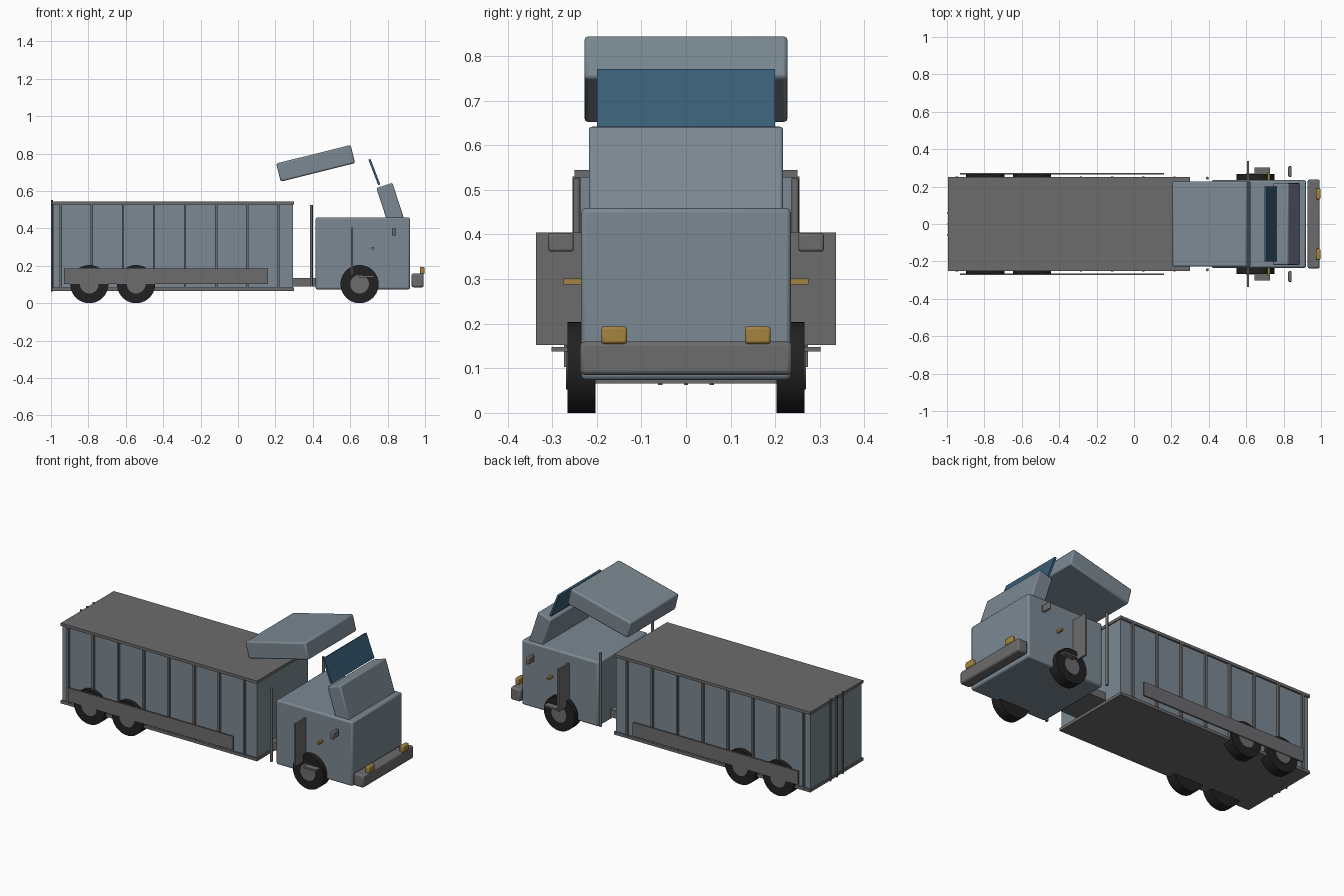
import bpy, math

if "Cube" in bpy.data.objects:
    bpy.data.objects.remove(bpy.data.objects["Cube"])

def material(name, rgb):
    m = bpy.data.materials.new(name)
    m.diffuse_color = (*rgb, 1)
    m.use_nodes = True
    m.node_tree.nodes["Principled BSDF"].inputs["Base Color"].default_value = m.diffuse_color
    return m

PAINT = material("blue_grey_paint", (0.20, 0.25, 0.29))
STEEL = material("dark_steel", (0.15, 0.15, 0.155))
GLASS = material("tinted_glass", (0.04, 0.11, 0.18))
RUBBER = material("rubber", (0.015, 0.015, 0.016))
AMBER = material("amber", (0.38, 0.23, 0.05))


def box(name, x, y, z, mat, bevel=0, tilt=0):
    """Box from (min, max) ranges, tilted about its own y axis."""
    loc = [(a + b) / 2 for a, b in (x, y, z)]
    bpy.ops.mesh.primitive_cube_add(size=1, location=loc)
    ob = bpy.context.object
    ob.name = name
    ob.scale = [b - a for a, b in (x, y, z)]
    bpy.ops.object.transform_apply(location=False, rotation=False, scale=True)
    ob.rotation_euler.y = math.radians(tilt)
    ob.data.materials.append(mat)
    if bevel:
        mod = ob.modifiers.new("Bevel", 'BEVEL')
        mod.width = bevel
        mod.segments = 2
        bpy.ops.object.shade_smooth_by_angle(angle=math.radians(35))
    return ob


def pair(name, x, y, z, mat, bevel=0):
    """Same box on both sides of the truck."""
    box(name + "_left", x, y, z, mat, bevel)
    box(name + "_right", x, (-y[1], -y[0]), z, mat, bevel)


def cylinder(name, loc, r, depth, mat, along_y=True, sides=40):
    bpy.ops.mesh.primitive_cylinder_add(
        vertices=sides, radius=r, depth=depth, location=loc,
        rotation=(math.pi / 2 if along_y else 0, 0, 0))
    ob = bpy.context.object
    ob.name = name
    ob.data.materials.append(mat)
    bpy.ops.object.shade_smooth_by_angle(angle=math.radians(35))
    return ob


# Trailer box with roof and floor plates
box("trailer_body", (-0.99, 0.295), (-0.24, 0.24), (0.075, 0.535), PAINT)
box("trailer_roof", (-0.995, 0.30), (-0.25, 0.25), (0.528, 0.545), STEEL)
box("trailer_floor", (-0.995, 0.30), (-0.25, 0.25), (0.066, 0.083), STEEL)

# Side ribs
for i in range(8):
    x = -0.948 + i * 0.1663
    pair(f"trailer_rib_{i}", (x - 0.006, x + 0.006), (0.238, 0.254),
         (0.08, 0.53), STEEL)

# Rear door seam and lock rods
box("door_seam", (-1.0, -0.988), (-0.004, 0.004), (0.063, 0.55), STEEL)
for y in (-0.058, 0.058):
    cylinder("lock_rod", (-0.995, y, 0.307), 0.005, 0.49, STEEL, False, 12)

# Side skirts
pair("side_skirt", (-0.93, 0.16), (0.264, 0.274), (0.103, 0.185), STEEL)

# Coupling between trailer and cab
box("coupling", (0.28, 0.45), (-0.12, 0.12), (0.09, 0.135), STEEL)

# Cab, nose, windscreen and raised roof
box("cab_body", (0.415, 0.92), (-0.235, 0.235), (0.074, 0.459), PAINT, 0.01)
box("cab_upper", (0.77, 0.86), (-0.218, 0.218), (0.425, 0.635), PAINT, 0.007, -18)
box("windscreen", (0.723, 0.735), (-0.20, 0.20), (0.628, 0.774), GLASS, 0, -21)
box("cab_roof", (0.21, 0.62), (-0.228, 0.228), (0.698, 0.798), PAINT, 0.009, -14)

# Bumper and lamps
box("bumper", (0.928, 0.993), (-0.238, 0.238), (0.085, 0.16), STEEL, 0.01)
pair("headlamp", (0.972, 0.997), (0.132, 0.19), (0.155, 0.194), AMBER, 0.006)
pair("side_marker", (0.714, 0.727), (0.23, 0.275), (0.288, 0.301), AMBER)

# Mirrors, mud guards, steps
pair("mirror", (0.824, 0.843), (0.252, 0.309), (0.362, 0.403), STEEL, 0.005)
pair("mud_guard", (0.604, 0.615), (0.225, 0.336), (0.152, 0.405), STEEL)
pair("step", (0.645, 0.727), (0.225, 0.302), (0.138, 0.148), STEEL)

# Exhaust stacks
for s in (-1, 1):
    cylinder("exhaust_stack", (0.392, s * 0.245, 0.307), 0.008, 0.437,
             STEEL, False, 16)

# Wheels with hubs
for x in (-0.795, -0.545, 0.65):
    for s in (-1, 1):
        cylinder("tyre", (x, s * 0.2345, 0.102), 0.102, 0.063, RUBBER)
        cylinder("hub", (x, s * 0.2365, 0.102), 0.05, 0.065, STEEL)
